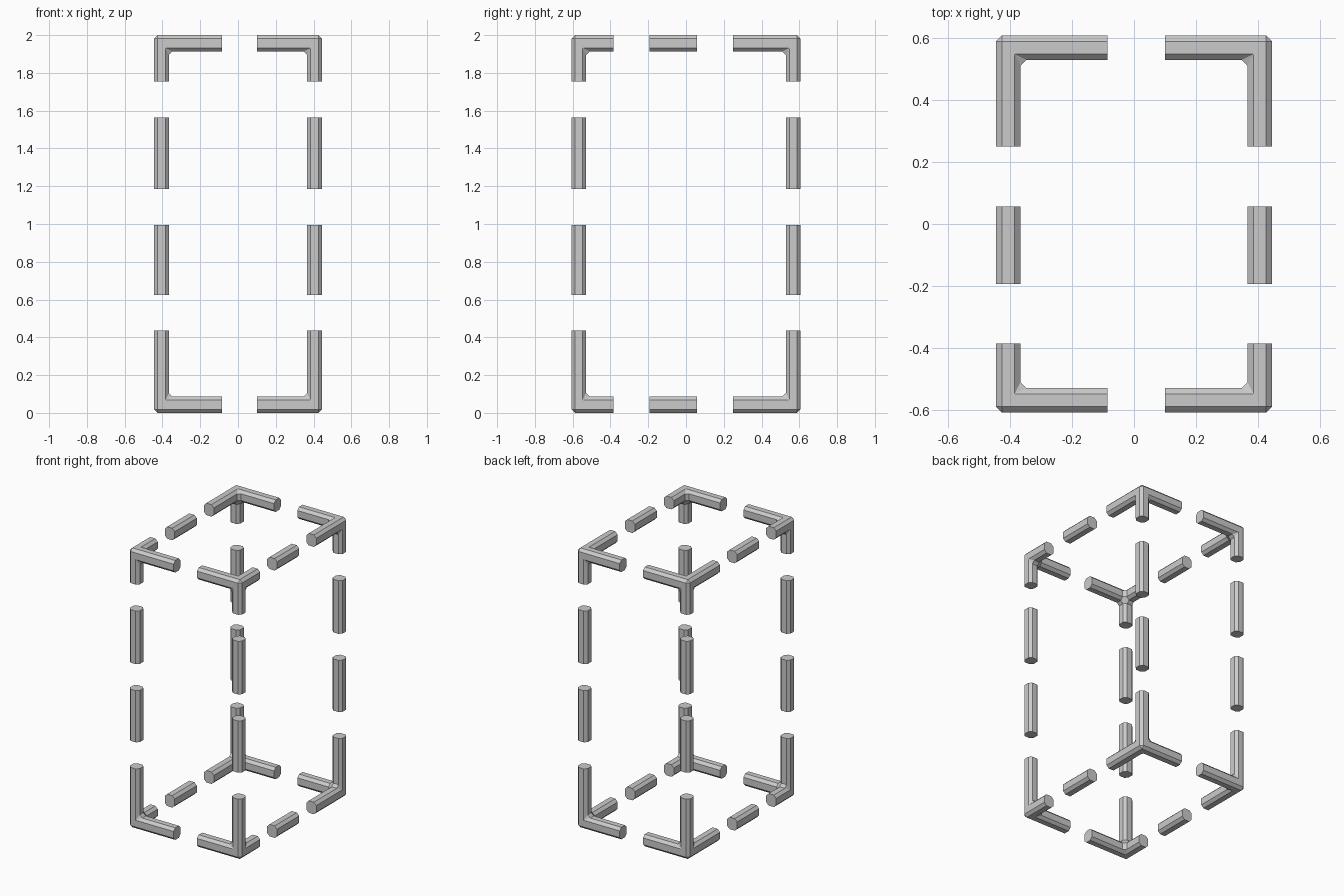
import bpy, bmesh
from itertools import product

if "Cube" in bpy.data.objects:
    bpy.data.objects.remove(bpy.data.objects["Cube"])

# Outer and inner limits of the bars on x and y, bar height on z
XO, XI = 0.445, 0.366
YO, YI = 0.607, 0.529
H, TOP = 0.086, 2.0
CH = 0.019

mat = bpy.data.materials.new("light grey")
mat.diffuse_color = (0.6, 0.6, 0.6, 1)
mat.use_nodes = True
mat.node_tree.nodes["Principled BSDF"].inputs["Base Color"].default_value = mat.diffuse_color


def finish(bm, name, skip):
    """Chamfer every edge not lying in a cut end, then make the object."""
    bmesh.ops.recalc_face_normals(bm, faces=bm.faces)
    bmesh.ops.dissolve_limit(bm, angle_limit=0.01, verts=bm.verts, edges=bm.edges)
    edges = [e for e in bm.edges if not any(
        all(abs(v.co[a] - p) < 1e-5 for v in e.verts) for a, p in skip)]
    bmesh.ops.bevel(bm, geom=edges, offset=CH, offset_type='OFFSET',
                    segments=1, affect='EDGES', clamp_overlap=True)
    bmesh.ops.recalc_face_normals(bm, faces=bm.faces)
    me = bpy.data.meshes.new(name)
    bm.to_mesh(me)
    bm.free()
    me.materials.append(mat)
    ob = bpy.data.objects.new(name, me)
    bpy.context.collection.objects.link(ob)


def box(lo, hi):
    bm = bmesh.new()
    bmesh.ops.create_cube(bm, size=1)
    for v in bm.verts:
        v.co = [hi[i] if v.co[i] > 0 else lo[i] for i in range(3)]
    return bm


def bar(name, lo, hi, axis):
    finish(box(lo, hi), name, [(axis, lo[axis]), (axis, hi[axis])])


def corner(name, outer, inner, ends):
    """Corner block with three arms pulled out of its inward faces."""
    lo = [min(a, b) for a, b in zip(outer, inner)]
    hi = [max(a, b) for a, b in zip(outer, inner)]
    bm = box(lo, hi)
    faces = [next(f for f in bm.faces
                  if all(abs(v.co[a] - inner[a]) < 1e-5 for v in f.verts))
             for a in range(3)]
    for a, f in enumerate(faces):
        new = bmesh.ops.extrude_discrete_faces(bm, faces=[f])["faces"][0]
        ring = list(new.verts)
        for v in ring:
            v.co[a] = ends[a]
    # extrude leaves side walls; weld any shared corners
    bmesh.ops.remove_doubles(bm, verts=bm.verts, dist=1e-5)
    finish(bm, name, list(enumerate(ends)))


# Eight three-armed corners
for sx, sy, sz in product((-1, 1), (-1, 1), (0, 1)):
    name = "_".join(("top" if sz else "bottom", "back" if sy > 0 else "front",
                     "right" if sx > 0 else "left", "corner"))
    corner(name,
           (sx * XO, sy * YO, TOP * sz),
           (sx * XI, sy * YI, TOP - H if sz else H),
           (0.1 if sx > 0 else -0.085, 0.25 if sy > 0 else -0.385,
            1.755 if sz else 0.435))

# Dashes in the middle of the long horizontal edges
for sx, z in product((-1, 1), (0, TOP - H)):
    x0, x1 = sorted((sx * XO, sx * XI))
    bar("side_dash", (x0, -0.193, z), (x1, 0.057, z + H), 1)

# Two upright dashes on each vertical edge
for sx, sy, (z0, z1) in product((-1, 1), (-1, 1), ((0.625, 0.995), (1.185, 1.565))):
    x0, x1 = sorted((sx * XO, sx * XI))
    y0, y1 = sorted((sy * YO, sy * YI))
    bar("upright_dash", (x0, y0, z0), (x1, y1, z1), 2)
